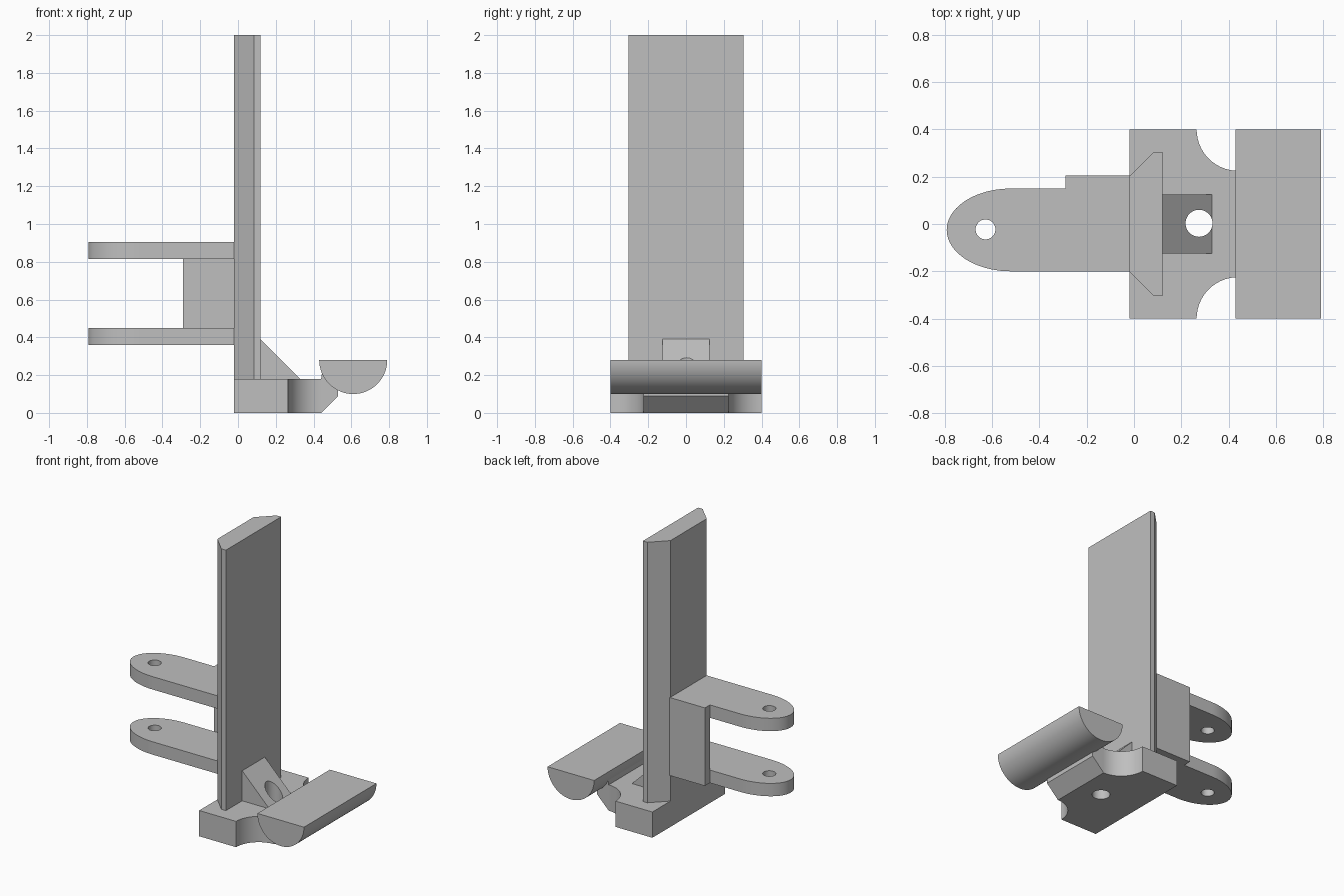
import bpy, bmesh
from math import cos, sin, pi, radians

cube = bpy.data.objects.get("Cube")
if cube:
    bpy.data.objects.remove(cube, do_unlink=True)

GREY = (0.52, 0.52, 0.52, 1)
grey = bpy.data.materials.new("plain_grey")
grey.use_nodes = True
grey.diffuse_color = GREY
grey.node_tree.nodes["Principled BSDF"].inputs["Base Color"].default_value = GREY


def arc(cx, cy, rx, ry, start, end, steps):
    """Points along an elliptical arc, angles in degrees."""
    angles = [radians(start + (end - start) * i / steps) for i in range(steps + 1)]
    return [(cx + rx * cos(a), cy + ry * sin(a)) for a in angles]


def prism(name, outline, low, high, axis="Z"):
    """Extrude an outline along Z (outline in xy) or Y (outline in xz)."""
    place = (lambda p, h: (p[0], p[1], h)) if axis == "Z" else (lambda p, h: (p[0], h, p[1]))
    bm = bmesh.new()
    bottom = [bm.verts.new(place(p, low)) for p in outline]
    top = [bm.verts.new(place(p, high)) for p in outline]
    bm.faces.new(bottom)
    bm.faces.new(top)
    for i in range(len(outline)):
        j = (i + 1) % len(outline)
        bm.faces.new((bottom[i], bottom[j], top[j], top[i]))
    bmesh.ops.recalc_face_normals(bm, faces=bm.faces)
    mesh = bpy.data.meshes.new(name)
    bm.to_mesh(mesh)
    bm.free()
    mesh.materials.append(grey)
    obj = bpy.data.objects.new(name, mesh)
    bpy.context.collection.objects.link(obj)
    return obj


def activate(obj):
    bpy.ops.object.select_all(action="DESELECT")
    obj.select_set(True)
    bpy.context.view_layer.objects.active = obj


def drill(obj, x, y, radius):
    """Cut a vertical round hole right through an object."""
    cutter = prism("drill_cutter", arc(x, y, radius, radius, 0, 352.5, 47), -0.5, 2.5)
    mod = obj.modifiers.new("hole", "BOOLEAN")
    mod.operation = "DIFFERENCE"
    mod.solver = "EXACT"
    mod.object = cutter
    activate(obj)
    bpy.ops.object.modifier_apply(modifier=mod.name)
    bpy.data.objects.remove(cutter, do_unlink=True)


parts = []

# Upright board with bevelled back corners
half = [(-0.02, 0.2), (0.085, 0.305), (0.12, 0.305)]
mirrored = [(x, -y) for x, y in reversed(half)]
parts.append(prism("upright_board", half + mirrored, 0.18, 2.0))

# Base with two scooped corners
half = [(-0.02, 0.4)] + arc(0.44, 0.4, 0.175, 0.175, 180, 270, 24)
mirrored = [(x, -y) for x, y in reversed(half)]
base = prism("base", half + mirrored, 0, 0.18)
parts.append(base)

# Neck joining the base to the half-round bar
neck = [(0.44, 0), (0.53, 0.09), (0.53, 0.14), (0.445, 0.215), (0.44, 0.18)]
parts.append(prism("neck", neck, -0.225, 0.225, "Y"))

# Half-round bar, flat side up
bar = arc(0.61, 0.28, 0.18, 0.18, 180, 360, 48)
parts.append(prism("half_round_bar", bar, -0.4, 0.4, "Y"))

# Sloping gusset with the bolt hole running on through the base
gusset = prism("gusset", [(0.12, 0.18), (0.33, 0.18), (0.12, 0.39)], -0.125, 0.125, "Y")
parts.append(gusset)
for obj in (base, gusset):
    drill(obj, 0.275, 0.003, 0.057)

# Pair of round-ended lugs with pin holes
lug_outline = [(-0.01, -0.2), (-0.01, 0.15)] + arc(-0.52, -0.025, 0.272, 0.175, 90, 270, 40)
for name, low in (("lower_lug", 0.36), ("upper_lug", 0.815)):
    lug = prism(name, lug_outline, low, low + 0.09)
    drill(lug, -0.628, -0.023, 0.042)
    parts.append(lug)

# Thin side plate tying the lugs together
side = [(-0.29, 0.15), (-0.015, 0.15), (-0.015, 0.205), (-0.29, 0.205)]
parts.append(prism("side_plate", side, 0.36, 0.905))

for obj in parts:
    activate(obj)
    bpy.ops.object.shade_smooth_by_angle(angle=radians(30))
